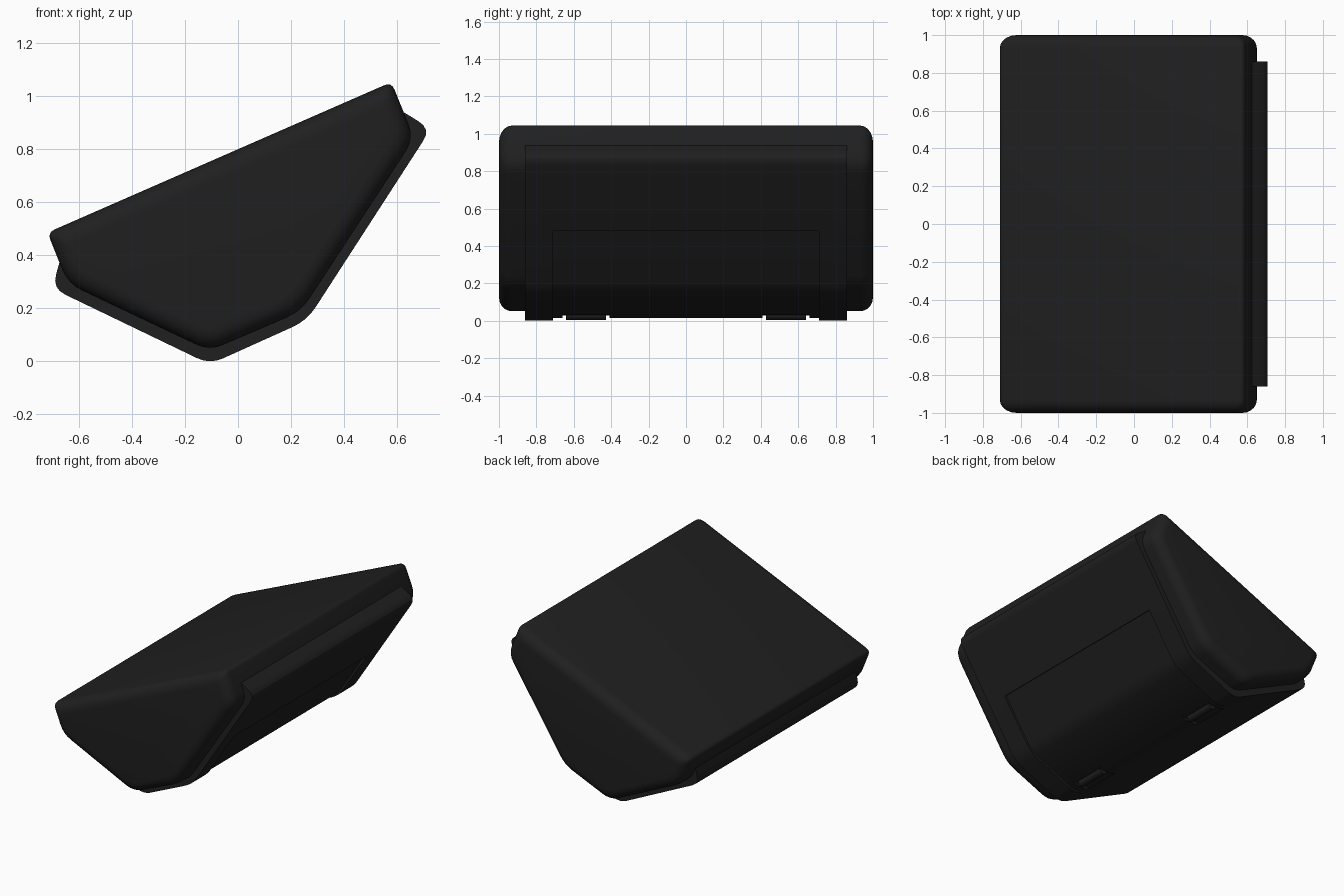
import bpy, bmesh, math
from mathutils import Vector

if "Cube" in bpy.data.objects:
    bpy.data.objects.remove(bpy.data.objects["Cube"])

black = bpy.data.materials.new("black_plastic")
black.diffuse_color = (0.014, 0.014, 0.014, 1)
black.use_nodes = True
black.node_tree.nodes["Principled BSDF"].inputs["Base Color"].default_value = black.diffuse_color


def inset(poly, d):
    """Move every edge of a counter-clockwise polygon inwards by d."""
    out = []
    for i, p in enumerate(poly):
        p = Vector(p)
        a = (p - Vector(poly[i - 1])).normalized()
        b = (Vector(poly[(i + 1) % len(poly)]) - p).normalized()
        n1, n2 = Vector((-a.y, a.x)), Vector((-b.y, b.x))
        out.append(p + (n1 + n2) * d / (1 + n1.dot(n2)))
    return out


def rounded(poly, cuts, n=4):
    """Replace each corner by a short curve starting 'cut' from the corner."""
    out = []
    for i, (p, c) in enumerate(zip(poly, cuts)):
        p = Vector(p)
        if c == 0:
            out.append(p)
            continue
        a = p + (Vector(poly[i - 1]) - p).normalized() * c
        b = p + (Vector(poly[(i + 1) % len(poly)]) - p).normalized() * c
        for k in range(n + 1):
            t = k / n
            out.append(a * (1 - t) ** 2 + p * 2 * t * (1 - t) + b * t * t)
    return out


def loft(name, sections):
    """Skin a list of (y, profile in xz) sections and cap both ends."""
    bm = bmesh.new()
    rings = [[bm.verts.new((p[0], y, p[1])) for p in prof] for y, prof in sections]
    for r, s in zip(rings, rings[1:]):
        for i in range(len(r)):
            j = (i + 1) % len(r)
            bm.faces.new((r[i], r[j], s[j], s[i]))
    bm.faces.new(rings[0])
    bm.faces.new(rings[-1])
    bmesh.ops.recalc_face_normals(bm, faces=bm.faces)
    me = bpy.data.meshes.new(name)
    bm.to_mesh(me)
    bm.free()
    ob = bpy.data.objects.new(name, me)
    bpy.context.collection.objects.link(ob)
    me.materials.append(black)
    return ob


def smooth(ob, angle=35):
    bpy.ops.object.select_all(action='DESELECT')
    ob.select_set(True)
    bpy.context.view_layer.objects.active = ob
    bpy.ops.object.shade_smooth_by_angle(angle=math.radians(angle))


def cut(ob, cutter):
    cutter.hide_render = True
    cutter.hide_set(True)
    m = ob.modifiers.new("cut", 'BOOLEAN')
    m.operation, m.solver, m.object = 'DIFFERENCE', 'EXACT', cutter
    bpy.context.view_layer.objects.active = ob
    bpy.ops.object.modifier_apply(modifier=m.name)
    bpy.data.objects.remove(cutter, do_unlink=True)


# Wedge body with rounded end caps
body_profile = [(-0.718, 0.485), (-0.64, 0.292), (-0.108, 0.04),
                (0.237, 0.188), (0.664, 0.84), (0.578, 1.052)]
body_cuts = [0.03, 0.06, 0.055, 0.06, 0.06, 0.03]
R = 0.068
half = []
for k in range(6):
    t = math.radians(90 * k / 5)
    half.append((1 - R * (1 - math.cos(t)),
                 rounded(inset(body_profile, R * (1 - math.sin(t))), body_cuts)))
half = [(1 - R + R * math.cos(math.radians(18 * k)),
         rounded(inset(body_profile, R * (1 - math.sin(math.radians(18 * k)))), body_cuts))
        for k in range(6)]
body = loft("wedge_body", half + [(-y, p) for y, p in reversed(half)])
smooth(body)

# Raised band wrapped round the underside
band_profile = [(-0.60, 0.42), (-0.665, 0.40), (-0.70, 0.275), (-0.106, -0.011),
                (0.26, 0.154), (0.727, 0.876), (0.605, 0.95), (0.55, 0.92)]
band_profile = rounded(band_profile, [0, 0, 0.055, 0.055, 0.06, 0.055, 0, 0])
band = loft("underside_band", [(-0.86, band_profile), (0.86, band_profile)])

# Shallow panel recess across the lower right faces
panel = [(0.459, 0.488), (0.277, 0.208), (0.25, 0.172), (0.209, 0.148),
         (-0.086, 0.015), (-0.2, 0.015), (-0.2, -0.2), (0.6, -0.2), (0.62, 0.384)]
cut(band, loft("panel_cutter", [(-0.71, panel), (0.71, panel)]))

# Hinge pockets and hinge barrels
pocket = [(-0.19, 0.032), (-0.19, -0.1), (-0.02, -0.1), (-0.02, 0.032)]
barrel = [(-0.106 + 0.028 * math.cos(a * math.pi / 8),
           0.032 + 0.028 * math.sin(a * math.pi / 8)) for a in range(16)]
for side, y in (("front", -0.535), ("back", 0.535)):
    cut(band, loft("pocket_cutter", [(y - 0.125, pocket), (y + 0.125, pocket)]))
    smooth(loft(side + "_hinge", [(y - 0.107, barrel), (y + 0.107, barrel)]))
smooth(band, 25)
